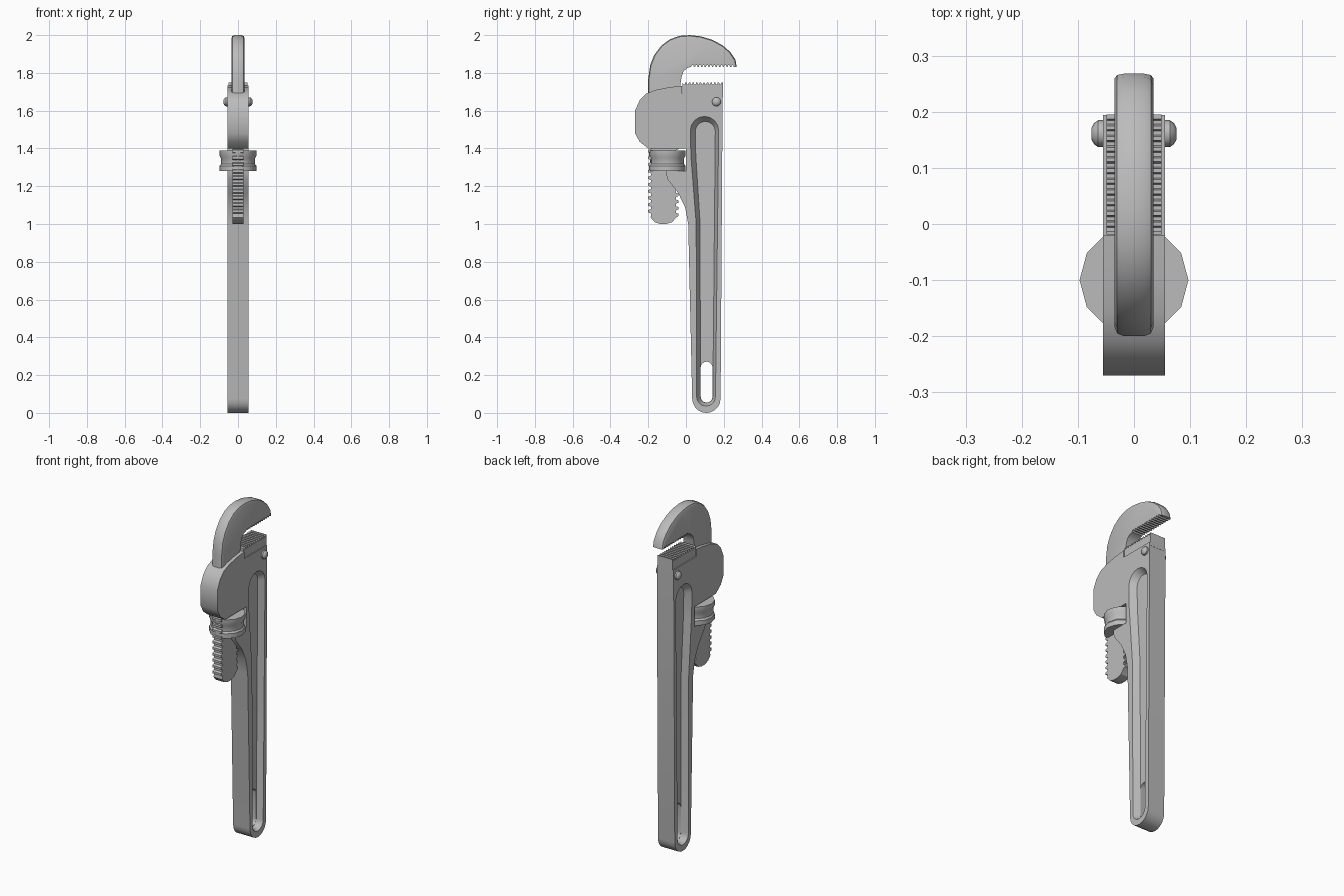
import bpy, bmesh, math

if "Cube" in bpy.data.objects:
    bpy.data.objects.remove(bpy.data.objects["Cube"])

steel = bpy.data.materials.new("grey steel")
steel.use_nodes = True
grey = (0.5, 0.5, 0.5, 1)
steel.diffuse_color = grey
steel.node_tree.nodes["Principled BSDF"].inputs["Base Color"].default_value = grey


def loft(name, loops, rounding=None):
    """Skin matching loops of points, capped at both ends."""
    bm = bmesh.new()
    rings = [[bm.verts.new(p) for p in loop] for loop in loops]
    for a, b in zip(rings, rings[1:]):
        for i in range(len(a)):
            j = (i + 1) % len(a)
            bm.faces.new((a[i], a[j], b[j], b[i]))
    bm.faces.new(rings[0][::-1])
    bm.faces.new(rings[-1])
    bmesh.ops.recalc_face_normals(bm, faces=bm.faces)
    if rounding:
        # Round the side edges along the first points of the outline
        count, size = rounding
        edges = [bm.edges.get((r[i], r[i + 1])) for r in rings for i in range(count - 1)]
        bmesh.ops.bevel(bm, geom=edges, offset=size, segments=2, profile=0.5, affect='EDGES')
    mesh = bpy.data.meshes.new(name)
    bm.to_mesh(mesh)
    bm.free()
    mesh.materials.append(steel)
    obj = bpy.data.objects.new(name, mesh)
    bpy.context.collection.objects.link(obj)
    return obj


def plate(name, outline, half, rounding=None):
    return loft(name, [[(x, y, z) for y, z in outline] for x in (-half, half)], rounding)


def activate(obj):
    bpy.ops.object.select_all(action='DESELECT')
    obj.select_set(True)
    bpy.context.view_layer.objects.active = obj


def smooth(obj):
    activate(obj)
    bpy.ops.object.shade_smooth_by_angle(angle=math.radians(32))


def cut(obj, cutter):
    mod = obj.modifiers.new("cut", 'BOOLEAN')
    mod.operation = 'DIFFERENCE'
    mod.solver = 'EXACT'
    mod.object = cutter
    activate(obj)
    bpy.ops.object.modifier_apply(modifier=mod.name)
    bpy.data.objects.remove(cutter)


def arc(y, z, r, start, end, steps=8):
    angles = [math.radians(start + (end - start) * i / steps) for i in range(steps + 1)]
    return [(y + r * math.cos(a), z + r * math.sin(a)) for a in angles]


def teeth(start, end, count, depth):
    """Zigzag line whose roots lie to the left of the direction of travel."""
    dy, dz = end[0] - start[0], end[1] - start[1]
    length = math.hypot(dy, dz)
    points = []
    for i in range(count):
        for t, d in ((0.05, 0), (0.4, 0), (0.55, depth), (0.9, depth)):
            f = (i + t) / count
            points.append((start[0] + dy * f - dz / length * d,
                           start[1] + dz * f + dy / length * d))
    return points


# Handle, web and jaw housing in one casting
body_outline = arc(0.108, 0.075, 0.075, 180, 360, 10) + [
    (0.194, 1.69), (-0.02, 1.69), (-0.02, 1.732), (-0.09, 1.724), (-0.16, 1.71),
    (-0.21, 1.69), (-0.245, 1.655), (-0.27, 1.60), (-0.27, 1.48), (-0.245, 1.435),
    (-0.2, 1.40), (0.0, 1.40), (0.0, 1.28), (-0.105, 1.28), (-0.1, 1.24),
    (-0.042, 1.165), (-0.005, 1.09), (0.012, 1.0)]
body = plate("handle_and_housing", body_outline, 0.055)


# Tapered recess on each side of the handle, and the hanging slot through it
def slot(bottom, top, waist=()):
    return arc(*bottom, 180, 360) + arc(*top, 0, 180) + list(waist)


rim = slot((0.106, 0.086, 0.05), (0.098, 1.495, 0.075), [(0.026, 1.36), (0.054, 1.0)])
floor = slot((0.109, 0.086, 0.033), (0.102, 1.49, 0.053), [(0.052, 1.36), (0.075, 1.0)])
for side in (-1, 1):
    above = [(side * 0.075, y, z) for y, z in rim]
    edge = [(side * 0.055, y, z) for y, z in rim]
    deep = [(side * 0.02, y, z) for y, z in floor]
    cut(body, loft("recess_cutter", [above, edge, deep]))
cut(body, plate("slot_cutter", slot((0.109, 0.086, 0.0315), (0.109, 0.24, 0.0315)), 0.1))
smooth(body)

# Fixed lower jaw with teeth facing up
lower = [(0.195, 1.67), (0.195, 1.75)] + teeth((0.195, 1.75), (-0.015, 1.75), 11, 0.011)
lower += [(-0.019, 1.75), (-0.019, 1.67)]
smooth(plate("lower_jaw", lower, 0.049))

# Hooked upper jaw, rounded along its back, with teeth facing down
back = [(-0.2, 1.6), (-0.2, 1.77), (-0.19, 1.84), (-0.168, 1.895), (-0.13, 1.945),
        (-0.085, 1.978), (-0.035, 1.996), (0.02, 2.0), (0.08, 1.993), (0.14, 1.975),
        (0.195, 1.945), (0.235, 1.91), (0.262, 1.87), (0.268, 1.832)]
bite = teeth((0.26, 1.832), (0.03, 1.832), 12, -0.01)
throat = [(0.026, 1.832), (0.005, 1.825), (-0.014, 1.807), (-0.024, 1.775),
          (-0.032, 1.72), (-0.04, 1.6)]
smooth(plate("hook_jaw", back + bite + throat, 0.035, (len(back), 0.017)))

# Threaded shank under the hook
shank = teeth((-0.2, 1.5), (-0.2, 1.04), 13, 0.014)
shank += [(-0.188, 1.035), (-0.165, 1.01), (-0.135, 1.0), (-0.105, 1.0),
          (-0.073, 1.01), (-0.052, 1.035)]
shank += teeth((-0.04, 1.04), (-0.04, 1.5), 13, 0.014)
smooth(plate("shank", shank, 0.028))


def turned(name, profile, sides, place):
    loops = []
    for r, h in profile:
        ring = [math.tau * i / sides for i in range(sides)]
        loops.append([place(r * math.cos(a), r * math.sin(a), h) for a in ring])
    smooth(loft(name, loops))


# Adjusting nut with a grooved waist
turned("adjusting_nut",
       [(0.097, 1.28), (0.097, 1.308), (0.09, 1.318), (0.09, 1.348), (0.097, 1.36), (0.097, 1.39)],
       12, lambda u, v, h: (u, v - 0.1, h))

# Pin through the head, domed at both ends
pin = [(0.01, 0.076), (0.019, 0.071), (0.024, 0.064), (0.024, 0.05)]
turned("jaw_pin", [(r, -h) for r, h in pin] + pin[::-1], 12,
       lambda u, v, h: (h, u + 0.161, v + 1.647))
